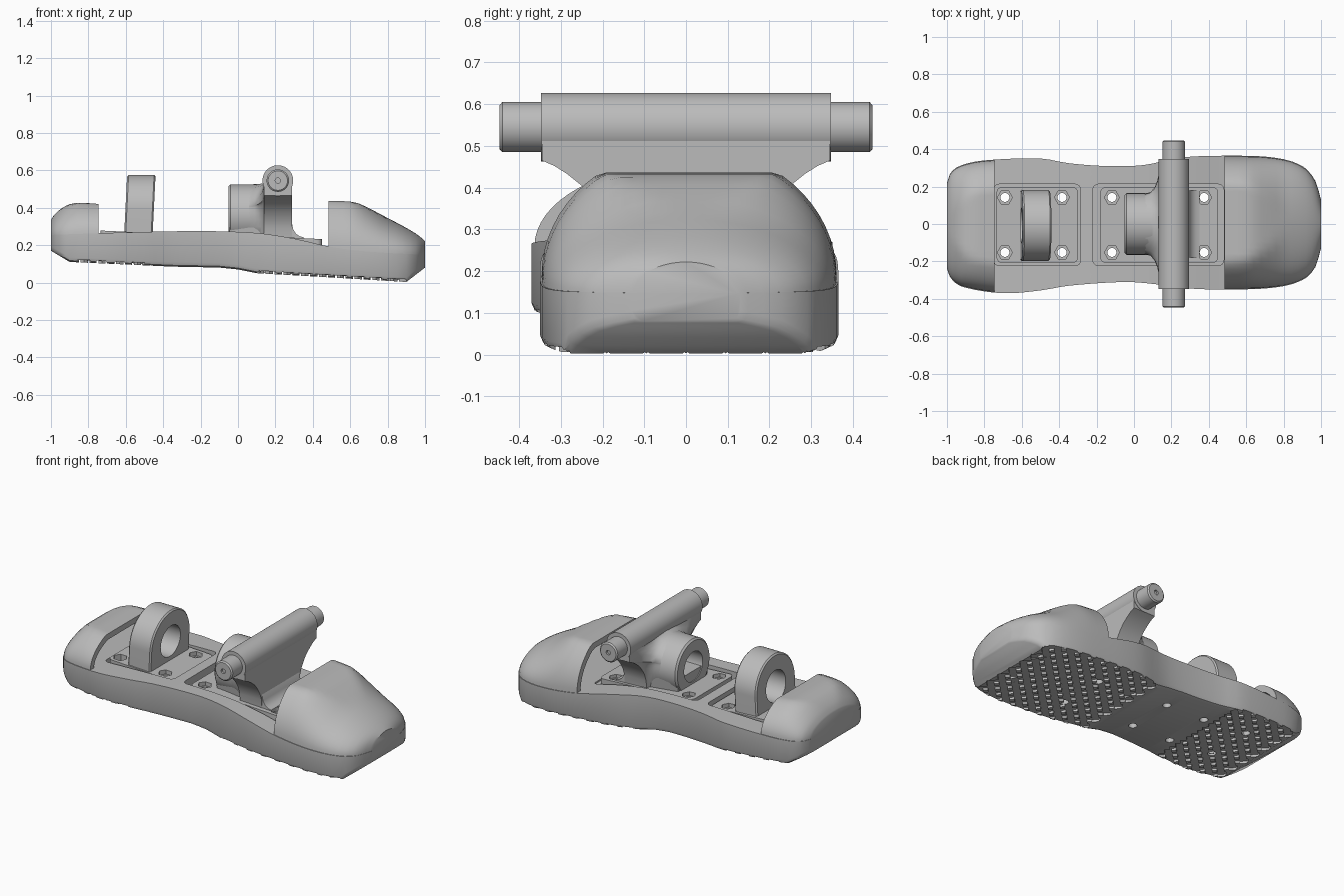
import bpy, bmesh, math
from mathutils import Vector

old = bpy.data.objects.get("Cube")
if old:
    bpy.data.objects.remove(old, do_unlink=True)

grey = bpy.data.materials.new("grey")
grey.use_nodes = True
grey.diffuse_color = (0.5, 0.5, 0.5, 1)
grey.node_tree.nodes["Principled BSDF"].inputs["Base Color"].default_value = (0.5, 0.5, 0.5, 1)


def loft(name, sections):
    """Skin a row of matching closed sections and cap both ends."""
    bm = bmesh.new()
    add_loft(bm, sections)
    return finish(name, bm)


def add_loft(bm, sections):
    rows = [[bm.verts.new(p) for p in s] for s in sections]
    n = len(rows[0])
    for a, b in zip(rows, rows[1:]):
        for i in range(n):
            j = (i + 1) % n
            bm.faces.new((a[i], a[j], b[j], b[i]))
    bm.faces.new(rows[0])
    bm.faces.new(rows[-1])


def finish(name, bm):
    bmesh.ops.recalc_face_normals(bm, faces=bm.faces)
    me = bpy.data.meshes.new(name)
    bm.to_mesh(me)
    bm.free()
    me.materials.append(grey)
    ob = bpy.data.objects.new(name, me)
    bpy.context.collection.objects.link(ob)
    smooth(ob)
    return ob


def smooth(ob):
    ob.data.shade_smooth()
    ob.data.set_sharp_from_angle(angle=math.radians(32))


def cut(ob, cutter, keep=False):
    mod = ob.modifiers.new("cut", "BOOLEAN")
    mod.operation, mod.solver, mod.object = "DIFFERENCE", "EXACT", cutter
    dg = bpy.context.evaluated_depsgraph_get()
    me = bpy.data.meshes.new_from_object(ob.evaluated_get(dg))
    ob.modifiers.clear()
    ob.data = me
    smooth(ob)
    if not keep:
        bpy.data.objects.remove(cutter, do_unlink=True)


def curve(points):
    """Smooth function through a few (x, value) points."""
    def f(x):
        k = max(i for i in range(len(points) - 1) if i == 0 or points[i][0] <= x)
        (x0, a), (x1, b) = points[k], points[k + 1]
        def slope(i):
            p, q = points[max(i - 1, 0)], points[min(i + 1, len(points) - 1)]
            return (q[1] - p[1]) / (q[0] - p[0])
        h, t = x1 - x0, (x - x0) / (x1 - x0)
        return (a * (1 + 2 * t) * (1 - t) ** 2 + b * t * t * (3 - 2 * t)
                + h * t * (1 - t) * ((1 - t) * slope(k) - t * slope(k + 1)))
    return f


def linear(points):
    def f(x):
        for (x0, a), (x1, b) in zip(points, points[1:]):
            if x <= x1:
                return a + (b - a) * (x - x0) / (x1 - x0)
        return points[-1][1]
    return f


def circle(axis, centre, pos, r, n=40):
    out = []
    for i in range(n):
        a = math.tau * i / n
        c, s = r * math.cos(a), r * math.sin(a)
        u, v = centre
        out.append({"x": (pos, u + c, v + s), "y": (u + c, pos, v + s), "z": (u + c, v + s, pos)}[axis])
    return out


# Sole: outline, top and bottom lines
left = curve([(-1, .22), (-.98, .275), (-.92, .315), (-.8, .34), (-.5, .35), (-.35, .325), (-.15, .31),
              (.05, .315), (.25, .355), (.5, .365), (.75, .355), (.9, .31), (.97, .23), (1, .13)])
right = curve([(-1, -.24), (-.98, -.29), (-.92, -.335), (-.7, -.37), (-.5, -.355), (-.35, -.33), (-.05, -.31),
               (.1, -.32), (.3, -.345), (.5, -.35), (.75, -.34), (.9, -.3), (.97, -.23), (1, -.13)])
top = curve([(-1, .255), (-.6, .268), (-.2, .275), (.1, .265), (.3, .235), (.5, .19), (.7, .165), (1, .148)])
bottom = linear([(-1, .17), (-.9, .11), (-.35, .085), (-.1, .08), (0, .07), (.1, .05), (.9, .003), (1, .08)])
ends = [.995, .985, .97, .95, .925, .9]
stations = sorted([-1, 1] + ends + [-e for e in ends] + [i * .05 for i in range(-17, 18)])


def sole_section(x):
    l, r, t, b, e = left(x), right(x), top(x), bottom(x), .025
    return [(x, l, t), (x, l, b + e), (x, l - e * .3, b + e * .3), (x, l - e, b),
            (x, r + e, b), (x, r + e * .3, b + e * .3), (x, r, b + e), (x, r, t)]


sole = loft("sole", [sole_section(x) for x in stations])


# Base plates sitting in recesses in the sole
def slab(name, x0, x1, half, z0, z1, depth, r=.03):
    ring = []
    for cx, cy, q in ((x1, 1, 0), (x0, 1, 1), (x0, -1, 2), (x1, -1, 3)):
        for i in range(5):
            a = (q + i / 4) * math.pi / 2
            x = cx + (r if cx == x0 else -r) + r * math.cos(a)
            ring.append((x, cy * (half - r) + r * math.sin(a) - .005, z0 + (z1 - z0) * (x - x0) / (x1 - x0)))
    return loft(name, [ring, [(x, y, z - depth) for x, y, z in ring]])


cut(sole, slab("recess", -.75, -.285, .218, .38, .38, .155))
cut(sole, slab("recess", -.22, .48, .218, .38, .35, .165))
plates = [slab("rear_plate", -.735, -.3, .203, .278, .258, .05),
          slab("front_plate", -.18, .45, .203, .264, .232, .045)]

# Bolt holes with hexagonal pockets
bolts = [(x, y) for x in (-.69, -.385, -.118, .375) for y in (.142, -.152)]
shafts, pockets = bmesh.new(), bmesh.new()
for x, y in bolts:
    add_loft(shafts, [circle("z", (x, y), z, .024, 20) for z in (-.1, .5)])
    add_loft(pockets, [circle("z", (x, y), z, .04, 6) for z in (.238 if x < .2 else .215, .5)])
shafts, pockets = finish("shafts", shafts), finish("pockets", pockets)
for ob in [sole] + plates:
    cut(ob, shafts, True)
for ob in plates:
    cut(ob, pockets, True)
for ob in (shafts, pockets):
    bpy.data.objects.remove(ob, do_unlink=True)

# Crossed tread grooves under the ball and heel
for sign in (1, -1):
    bars = bmesh.new()
    for x0, x1 in ((.1, .89), (-.89, -.45)):
        c = x0 - .36
        while c < x1 + .36:
            a, b = max(x0, c - .36), min(x1, c + .36)
            if b - a > .04:
                w = .014
                sec = []
                for x in (a, b):
                    y, z = sign * (x - c), bottom(x)
                    sec.append([(x - w, y + sign * w, z - .05), (x + w, y - sign * w, z - .05),
                                (x + w, y - sign * w, z + .014), (x - w, y + sign * w, z + .014)])
                add_loft(bars, sec)
            c += .095
    cut(sole, finish("grooves", bars))


# Hollow toe and heel caps
def cap_section(x, crest, ratio, inset):
    l, r = left(x) - .004 - inset, right(x) + .004 + inset
    base = top(x) - .004
    rise = crest(x) - inset - base
    full = rise / ratio(x)
    pts = []
    for i in range(33):
        a = math.pi * i / 32
        pts.append((x, (l + r) / 2 + (l - r) / 2 * math.cos(a), base + min(rise, full * math.sin(a))))
    return pts


def cap(name, xs, crest, ratio):
    ob = loft(name, [cap_section(x, crest, ratio, 0) for x in xs])
    step = math.copysign(.05, xs[0] - xs[1])
    inner = [x for x in xs if abs(x) < .93]
    sections = [cap_section(x, crest, ratio, .035) for x in inner]
    sections.insert(0, [(x + step, y, z) for x, y, z in sections[0]])
    cut(ob, loft("hollow", sections))


cap("toe_cap", [.485, .52, .56, .6, .64, .68, .72, .76, .8, .84, .88, .92, .95, .97, .985, .995, 1],
    curve([(.48, .437), (.58, .434), (.64, .425), (.8, .345), (.93, .275), (.98, .24), (1, .222)]),
    linear([(.48, .8), (.6, .82), (.8, 1), (1, 1)]))
cap("heel_cap", [-.745, -.78, -.82, -.86, -.9, -.925, -.95, -.97, -.985, -.995, -1],
    curve([(-1, .335), (-.98, .365), (-.93, .405), (-.87, .426), (-.74, .42)]),
    linear([(-1, 1), (-.86, .85), (-.74, .82)]))


# Rear bracket: an arch with a round hole, leaning slightly
def arch(x, r, zc):
    pts = [(0, r * math.cos(i * math.pi / 32), zc + r * math.sin(i * math.pi / 32)) for i in range(33)]
    pts += [(0, -r, .23), (0, r, .23)]
    return [(x + (z - .23) * .05, y - .008, z) for _, y, z in pts]


bracket = loft("rear_bracket", [arch(x, r, .385) for x, r in
                                ((-.61, .182), (-.602, .19), (-.466, .19), (-.458, .182))])
cut(bracket, loft("bore", [circle("x", (-.008, .385), x, .095) for x in (-.8, -.3)]))

# Hanger: round barrel blending into a flared web under the axle tube
half = [(0, .535), (.09, .535), (.17, .535), (.26, .535), (.345, .535), (.345, .465), (.315, .452), (.285, .433),
        (.25, .405), (.225, .375), (.2, .335), (.185, .29), (.18, .23), (.09, .22)]
web = half + [(0, .22)] + [(-y, z) for y, z in half[:0:-1]]
bc = Vector((0, .36))


def hanger_section(x, t, r):
    out = []
    for p in web:
        d = Vector(p) - bc
        q = bc + d.normalized() * r
        q = q.lerp(Vector(p), t)
        out.append((x, q.x, max(q.y, .22)))
    return out


hanger = loft("hanger_web", [hanger_section(x, t, .165) for x, t in
                             ((.06, 0), (.09, .07), (.11, .2), (.125, .4), (.135, .65), (.14, 1), (.288, 1))])
barrel = loft("hanger_barrel", [circle("x", (0, .36), x, r, 48) for x, r in
                                ((-.05, .155), (-.04, .165), (.1, .165))])
for ob in (hanger, barrel):
    cut(ob, loft("bore", [circle("x", (0, .36), x, .09) for x in (-.2, .08)]))
foot = [(.27, .34), (.288, .32), (.295, .285), (.31, .26), (.33, .247), (.35, .242), (.35, .22), (.27, .22)]
loft("hanger_foot", [[(x, y, z) for x, z in foot] for y in (-.18, .18)])
loft("barrel_foot", [[(x, y, .22) for x, y in ((-.045, -.13), (.2, -.16), (.2, .16), (-.045, .13))],
                     [(x, y, .33) for x, y in ((-.045, -.155), (.2, -.165), (.2, .165), (-.045, .155))]])

# Axle tube and axle with turned ends
loft("axle_tube", [circle("y", (.213, .545), y, .082, 48) for y in (-.347, .347)])
turn = [(-.435, .014), (-.447, .014), (-.447, .052), (-.44, .06)]
turn += [(-y, r) for y, r in reversed(turn)]
loft("axle", [circle("y", (.213, .545), y, r) for y, r in turn])
